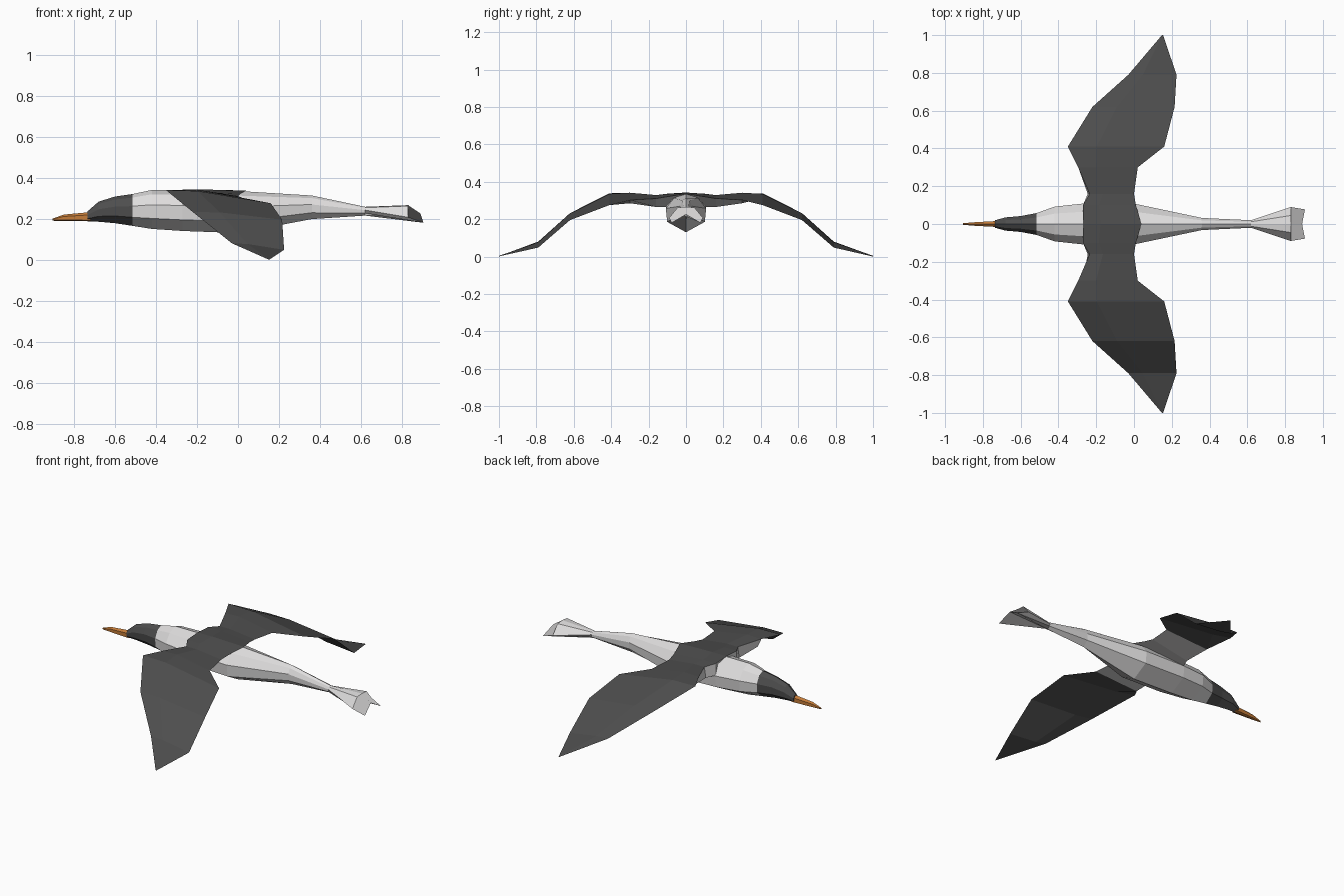
import bpy, bmesh
from mathutils import Vector

if "Cube" in bpy.data.objects:
    bpy.data.objects.remove(bpy.data.objects["Cube"])


def material(name, rgb):
    m = bpy.data.materials.new(name)
    m.diffuse_color = (*rgb, 1)
    m.use_nodes = True
    m.node_tree.nodes["Principled BSDF"].inputs["Base Color"].default_value = m.diffuse_color
    return m


WHITE = material("pale plumage", (0.74, 0.73, 0.73))
BLACK = material("dark plumage", (0.075, 0.075, 0.075))
ORANGE = material("orange beak", (0.55, 0.2, 0.04))


def loft(name, rings, mats, rule=lambda f: 0):
    """Skin equal-length closed rings, cap the ends, colour faces by rule."""
    bm = bmesh.new()
    rows = [[bm.verts.new(p) for p in r] for r in rings]
    n = len(rows[0])
    for a, b in zip(rows, rows[1:]):
        for i in range(n):
            j = (i + 1) % n
            bm.faces.new((a[i], a[j], b[j], b[i]))
    bm.faces.new(rows[0])
    bm.faces.new(rows[-1])
    bmesh.ops.recalc_face_normals(bm, faces=bm.faces)
    bm.normal_update()
    for f in bm.faces:
        f.material_index = rule(f)
    me = bpy.data.meshes.new(name)
    bm.to_mesh(me)
    bm.free()
    for m in mats:
        me.materials.append(m)
    ob = bpy.data.objects.new(name, me)
    bpy.context.collection.objects.link(ob)
    return ob


def mirrored(half):
    """Half ring from bottom to top, completed on the other side."""
    return half + [(x, -y, z) for x, y, z in half[-2:0:-1]]


def body_ring(x, w, top, bottom):
    h = top - bottom
    shape = ((0, 0), (0.93, 0.27), (1, 0.62), (0.6, 0.89), (0, 1))
    return mirrored([(x, w * u, bottom + h * v) for u, v in shape])


# body: head, trunk and fanned tail with a slanted end
stations = [(-0.735, 0.02, 0.235, 0.187), (-0.68, 0.035, 0.283, 0.185),
            (-0.60, 0.042, 0.308, 0.178), (-0.515, 0.058, 0.32, 0.165),
            (-0.42, 0.092, 0.34, 0.15), (-0.27, 0.108, 0.34, 0.14),
            (0.0, 0.108, 0.335, 0.13), (0.36, 0.032, 0.313, 0.198),
            (0.62, 0.02, 0.258, 0.215)]
rings = [body_ring(*s) for s in stations]
rings.append(mirrored([(0.89, 0, 0.225), (0.905, 0.077, 0.18), (0.83, 0.09, 0.207),
                       (0.83, 0.045, 0.262), (0.83, 0, 0.266)]))
loft("body", rings, [WHITE, BLACK],
     lambda f: 1 if f.calc_center_median().x < -0.52 else 0)

# beak
beak = []
for x, w, top, bottom in ((-0.905, 0.004, 0.2, 0.19), (-0.85, 0.009, 0.22, 0.189),
                          (-0.72, 0.016, 0.232, 0.188)):
    beak.append(mirrored([(x, 0, bottom), (x, w, bottom + 0.004),
                          (x, w, bottom + (top - bottom) * 0.7), (x, 0, top)]))
loft("beak", beak, [ORANGE])

# wings: y, leading x z, trailing x z, underside x z, camber
wing = [(0.0, -0.27, 0.342, 0.04, 0.337, -0.24, 0.28, 0.002),
        (0.10, -0.27, 0.336, 0.01, 0.32, -0.27, 0.265, 0.004),
        (0.16, -0.235, 0.328, 0.0, 0.31, -0.245, 0.265, 0.006),
        (0.30, -0.295, 0.338, 0.02, 0.302, -0.27, 0.285, 0.014),
        (0.41, -0.35, 0.338, 0.16, 0.275, -0.22, 0.312, 0.016),
        (0.62, -0.22, 0.232, 0.215, 0.195, -0.1, 0.214, 0.01),
        (0.79, -0.03, 0.08, 0.225, 0.048, 0.04, 0.065, 0.006),
        (1.0, 0.148, 0.002, 0.154, 0.001, 0.151, 0.0, 0.002)]


def wing_ring(side, y, lx, lz, tx, tz, ux, uz, camber):
    mx, mz = lx + (tx - lx) * 0.3, lz + (tz - lz) * 0.3 + camber
    return [(lx, side * y, lz), (mx, side * y, mz),
            (tx, side * y, tz), (ux, side * y, uz)]


rings = [wing_ring(-1, *s) for s in wing[:0:-1]] + [wing_ring(1, *s) for s in wing]
# pale underside on the inner wing only
loft("wings", rings, [BLACK, WHITE],
     lambda f: 1 if f.normal.z < 0.2 and abs(f.calc_center_median().y) < 0.3 else 0)
